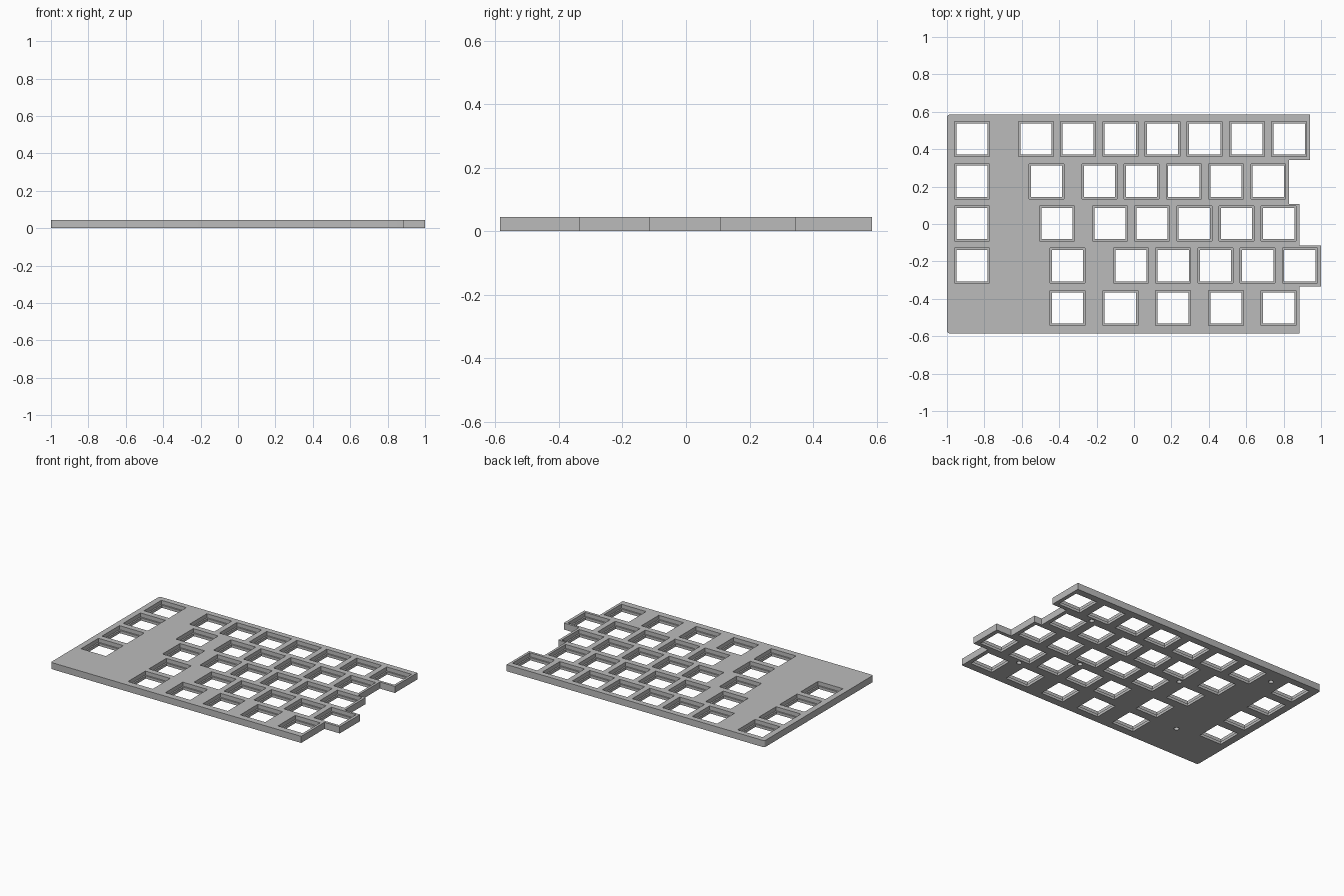
import bpy, bmesh, math

cube = bpy.data.objects.get("Cube")
if cube:
    bpy.data.objects.remove(cube, do_unlink=True)

THICK = 0.045      # whole plate
LEDGE = 0.018      # thin web around each switch hole
PITCH = 0.2257     # one key unit
HOLE, RECESS = 0.167, 0.187
TOP_ROW = 0.454

grey = bpy.data.materials.new("plate_grey")
grey.use_nodes = True
colour = (0.5, 0.5, 0.5, 1)
grey.diffuse_color = colour
grey.node_tree.nodes["Principled BSDF"].inputs["Base Color"].default_value = colour


def make_object(name, bm):
    bmesh.ops.recalc_face_normals(bm, faces=bm.faces)
    mesh = bpy.data.meshes.new(name)
    bm.to_mesh(mesh)
    bm.free()
    mesh.materials.append(grey)
    obj = bpy.data.objects.new(name, mesh)
    bpy.context.collection.objects.link(obj)
    return obj


def add_box(bm, x, y, size, z0, z1):
    verts = bmesh.ops.create_cube(bm, size=1)["verts"]
    for v in verts:
        v.co.x = v.co.x * size + x
        v.co.y = v.co.y * size + y
        v.co.z = z1 if v.co.z > 0 else z0


def cut(target, cutter):
    cutter.hide_render = True
    mod = target.modifiers.new("cut", "BOOLEAN")
    mod.operation = "DIFFERENCE"
    mod.solver = "EXACT"
    mod.object = cutter
    bpy.context.view_layer.objects.active = target
    bpy.ops.object.modifier_apply(modifier=mod.name)
    bpy.data.objects.remove(cutter, do_unlink=True)


# Plate outline: rounded left corners, stepped right edge
half = 0.585
steps = [(0.94, half, 0.343), (0.828, 0.343, 0.108), (0.885, 0.108, -0.115),
         (1.0, -0.115, -0.335), (0.885, -0.335, -half)]
outline = []
r = 0.015
for cy, start in ((-half + r, 270), (half - r, 180)):
    for i in range(5):
        a = math.radians(start - i * 22.5)
        outline.append((-1 + r + r * math.cos(a), cy + r * math.sin(a)))
for x, y0, y1 in steps:
    outline += [(x, y0), (x, y1)]

bm = bmesh.new()
face = bm.faces.new([bm.verts.new((x, y, 0)) for x, y in outline])
ext = bmesh.ops.extrude_face_region(bm, geom=[face])["geom"]
bmesh.ops.translate(bm, vec=(0, 0, THICK),
                    verts=[v for v in ext if isinstance(v, bmesh.types.BMVert)])
plate = make_object("switch_plate", bm)

# Switch centres, row by row: first key, start of the run, run length, spacing
rows = [(-0.524, -0.299, 6, 1), (-0.468, -0.185, 5, 1), (-0.411, -0.129, 5, 1),
        (-0.355, -0.016, 5, 1), (-0.355, -0.073, 4, 1.25)]
centres = []
for i, (first, start, count, gap) in enumerate(rows):
    y = TOP_ROW - i * PITCH
    xs = [first] + [start + k * gap * PITCH for k in range(count)]
    if i < 4:
        xs.append(-0.866)      # separate outer column
    centres += [(x, y) for x in xs]

# Wide recesses from above, then narrower holes right through
for name, size, z0 in (("recess_cutter", RECESS, LEDGE), ("hole_cutter", HOLE, -0.1)):
    bm = bmesh.new()
    for x, y in centres:
        add_box(bm, x, y, size, z0, 0.1)
    cut(plate, make_object(name, bm))

# Blind screw holes in the underside
depth = 0.035
bm = bmesh.new()
for x, y in [(0.625, 0.342), (-0.695, 0.475), (0.636, -0.336),
             (0.34, -0.11), (-0.265, 0.115), (-0.62, -0.335)]:
    ring = bmesh.ops.create_cone(bm, cap_ends=True, segments=24, radius1=0.016,
                                 radius2=0.016, depth=2 * depth)["verts"]
    bmesh.ops.translate(bm, vec=(x, y, 0), verts=ring)
cut(plate, make_object("screw_hole_cutter", bm))

bpy.ops.object.select_all(action="DESELECT")
plate.select_set(True)
bpy.context.view_layer.objects.active = plate
bpy.ops.object.shade_smooth_by_angle(angle=math.radians(30))
